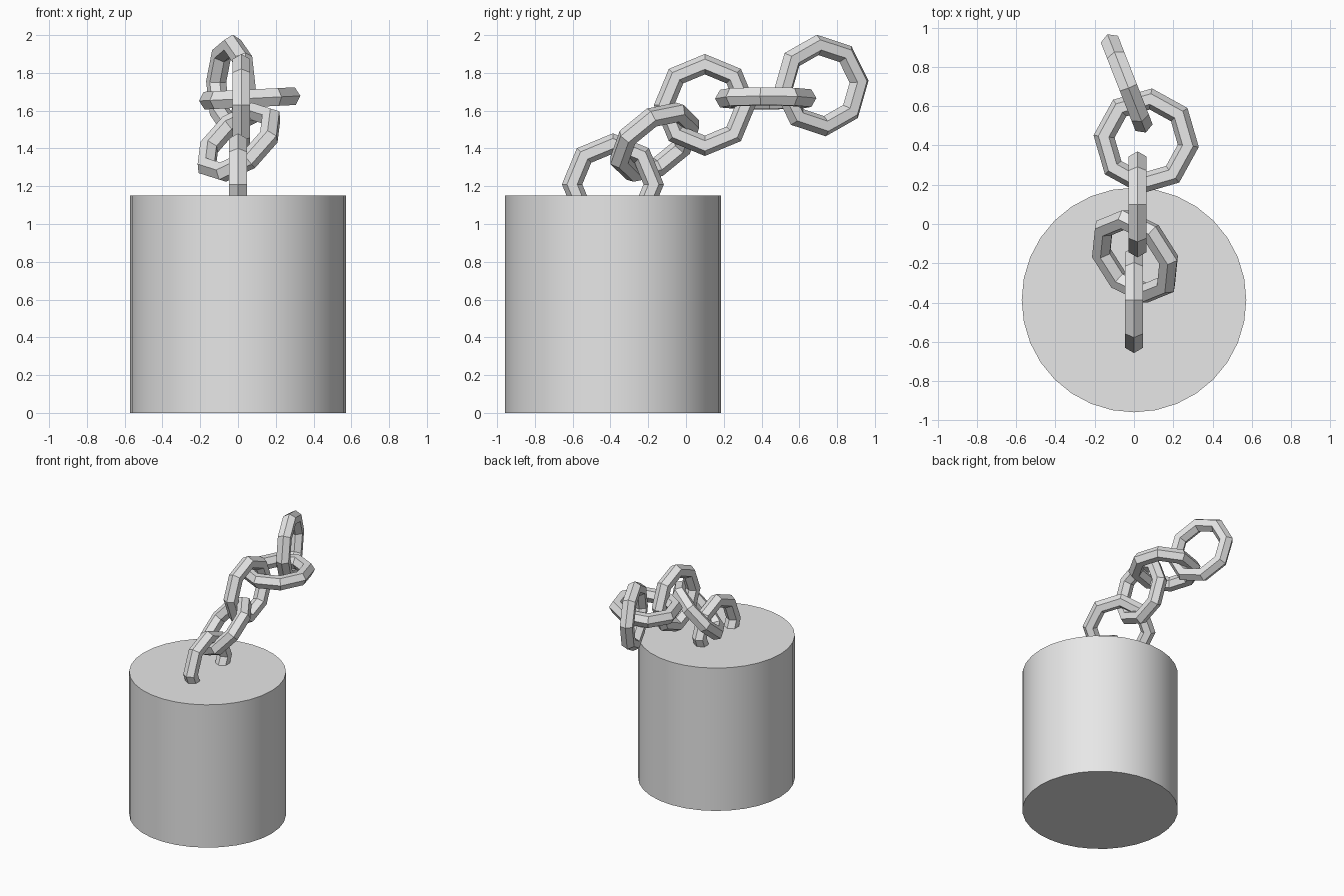
import bpy, math
from mathutils import Vector, Matrix

if "Cube" in bpy.data.objects:
    bpy.data.objects.remove(bpy.data.objects["Cube"])

grey = bpy.data.materials.new("light grey")
grey.diffuse_color = (0.8, 0.8, 0.8, 1)
grey.use_nodes = True
grey.node_tree.nodes["Principled BSDF"].inputs["Base Color"].default_value = grey.diffuse_color

# Weight block: smooth-sided cylinder
bpy.ops.mesh.primitive_cylinder_add(vertices=32, radius=0.572, depth=1.15,
                                    location=(0, -0.387, 0.575))
block = bpy.context.object
block.name = "weight_block"
block.data.materials.append(grey)
bpy.ops.object.shade_smooth_by_angle(angle=math.radians(30))


def link(name, centre, normal, corner):
    """Octagonal ring; one outer corner points along 'corner'."""
    n = Vector(normal).normalized()
    u = Vector(corner)
    u = (u - n * u.dot(n)).normalized()
    v = n.cross(u)
    bpy.ops.mesh.primitive_torus_add(major_segments=8, minor_segments=6,
                                     major_radius=0.216, minor_radius=0.054)
    ob = bpy.context.object
    ob.name = name
    ob.data.materials.append(grey)
    rot = Matrix((u, v, n)).transposed().to_4x4()
    ob.matrix_world = Matrix.Translation(centre) @ rot
    bpy.ops.object.shade_flat()


# Chain, from the half-sunk anchor link to the free end
link("anchor_link", (0, -0.387, 1.21), (1, 0, 0), (0, 0, 1))
link("tilted_link", (0.005, -0.165, 1.433), (0.56, 0.49, -0.67), (0.83, -0.04, 0.55))
link("upright_link", (0.018, 0.1, 1.63), (1, 0, 0), (0, 0, 1))
link("flat_link", (0.062, 0.422, 1.665), (-0.05, 0, 1), (0.994, -0.11, 0.05))
link("end_link", (-0.037, 0.716, 1.733), (0.931, 0.365, 0), (-0.363, 0.927, 0.094))
